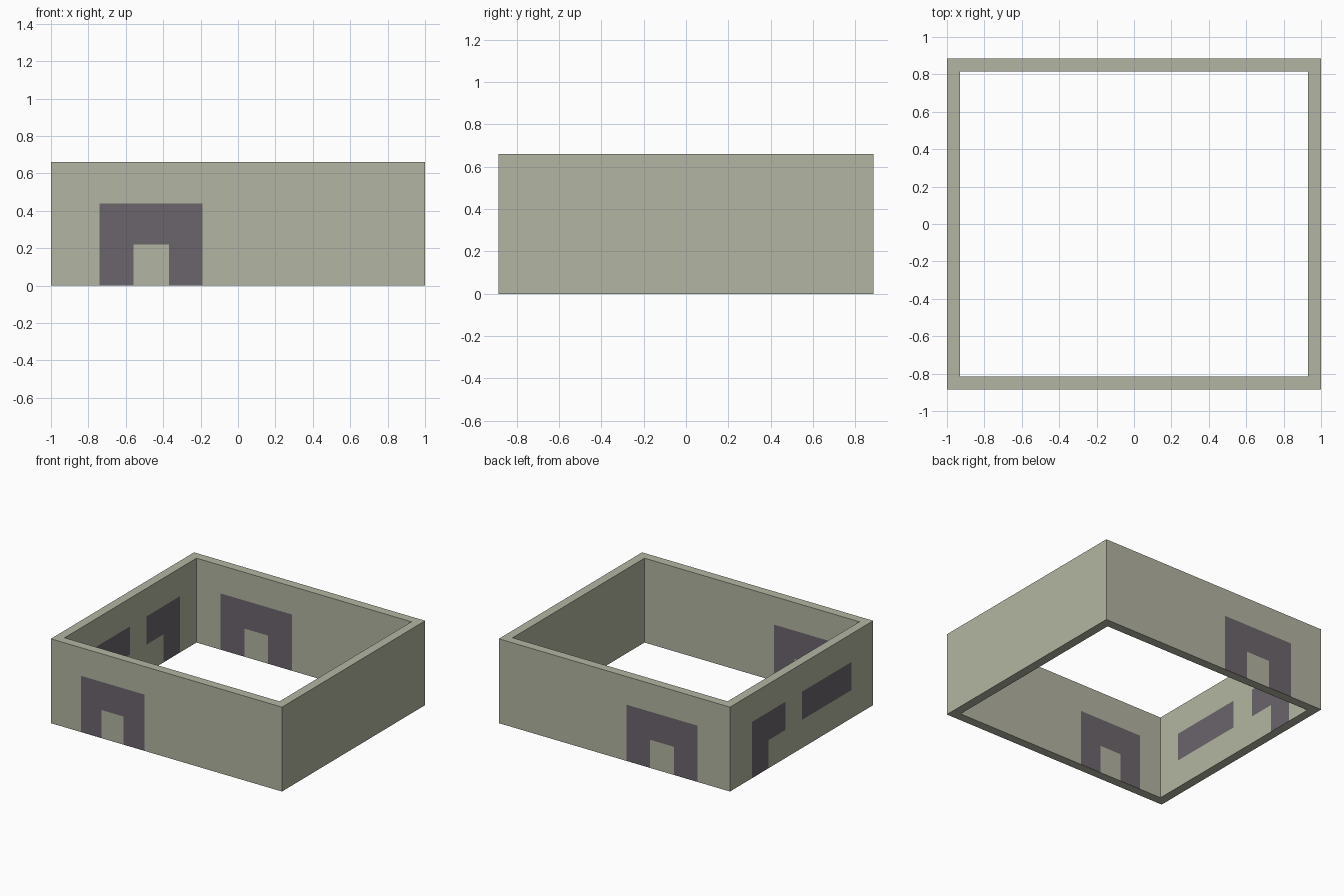
import bpy
import bmesh
from mathutils import Vector

if "Cube" in bpy.data.objects:
    bpy.data.objects.remove(bpy.data.objects["Cube"])

HX, HY, H, T = 1.0, 0.885, 0.66, 0.07   # half sizes, height, wall thickness
Z1, Z2 = 0.22, 0.44                     # opening top, panel top


def material(name, rgb):
    m = bpy.data.materials.new(name)
    m.diffuse_color = (*rgb, 1.0)
    m.use_nodes = True
    m.node_tree.nodes["Principled BSDF"].inputs["Base Color"].default_value = m.diffuse_color
    return m


# Dark painted areas: wall -> rectangles (u0, u1, z0, z1), u along the wall
def arch(u0, u1, u2, u3):
    return [(u0, u1, 0, Z2), (u1, u2, Z1, Z2), (u2, u3, 0, Z2)]


PAINT = {
    "front": arch(-0.74, -0.56, -0.37, -0.19),
    "back": arch(-0.72, -0.515, -0.31, -0.105),
    "left": [(0.41, 0.61, 0, Z2), (0.20, 0.41, Z1, Z2), (-0.62, -0.005, Z1, Z2)],
}

# Hollow wall ring: outer and inner loops at bottom and top
bm = bmesh.new()


def loop(hx, hy, z):
    return [bm.verts.new((sx * hx, sy * hy, z))
            for sx, sy in ((-1, -1), (1, -1), (1, 1), (-1, 1))]


loops = [loop(HX, HY, 0), loop(HX, HY, H),
         loop(HX - T, HY - T, H), loop(HX - T, HY - T, 0)]
for a, b in zip(loops, loops[1:] + loops[:1]):
    for i in range(4):
        j = (i + 1) % 4
        bm.faces.new((a[i], a[j], b[j], b[i]))
bmesh.ops.recalc_face_normals(bm, faces=bm.faces)

# Split the faces along the borders of the painted areas
cuts = {(2, Z1), (2, Z2)}
for wall, rects in PAINT.items():
    axis = 1 if wall == "left" else 0
    cuts |= {(axis, u) for r in rects for u in r[:2]}
for axis, pos in sorted(cuts):
    n = Vector((0, 0, 0))
    n[axis] = 1
    bmesh.ops.bisect_plane(bm, geom=bm.verts[:] + bm.edges[:] + bm.faces[:],
                           dist=1e-5, plane_co=n * pos, plane_no=n)

# Paint inner and outer sides of each wall
bm.normal_update()
for f in bm.faces:
    c = f.calc_center_median()
    if abs(f.normal.y) > 0.9:
        wall, u = ("front" if c.y < 0 else "back"), c.x
    elif abs(f.normal.x) > 0.9:
        wall, u = ("left" if c.x < 0 else "right"), c.y
    else:
        continue
    if any(a < u < b and lo < c.z < hi for a, b, lo, hi in PAINT.get(wall, [])):
        f.material_index = 1

mesh = bpy.data.meshes.new("walls")
bm.to_mesh(mesh)
bm.free()
mesh.materials.append(material("wall_plaster", (0.45, 0.465, 0.36)))
mesh.materials.append(material("dark_panel", (0.147, 0.13, 0.15)))
walls = bpy.data.objects.new("walls", mesh)
bpy.context.collection.objects.link(walls)
